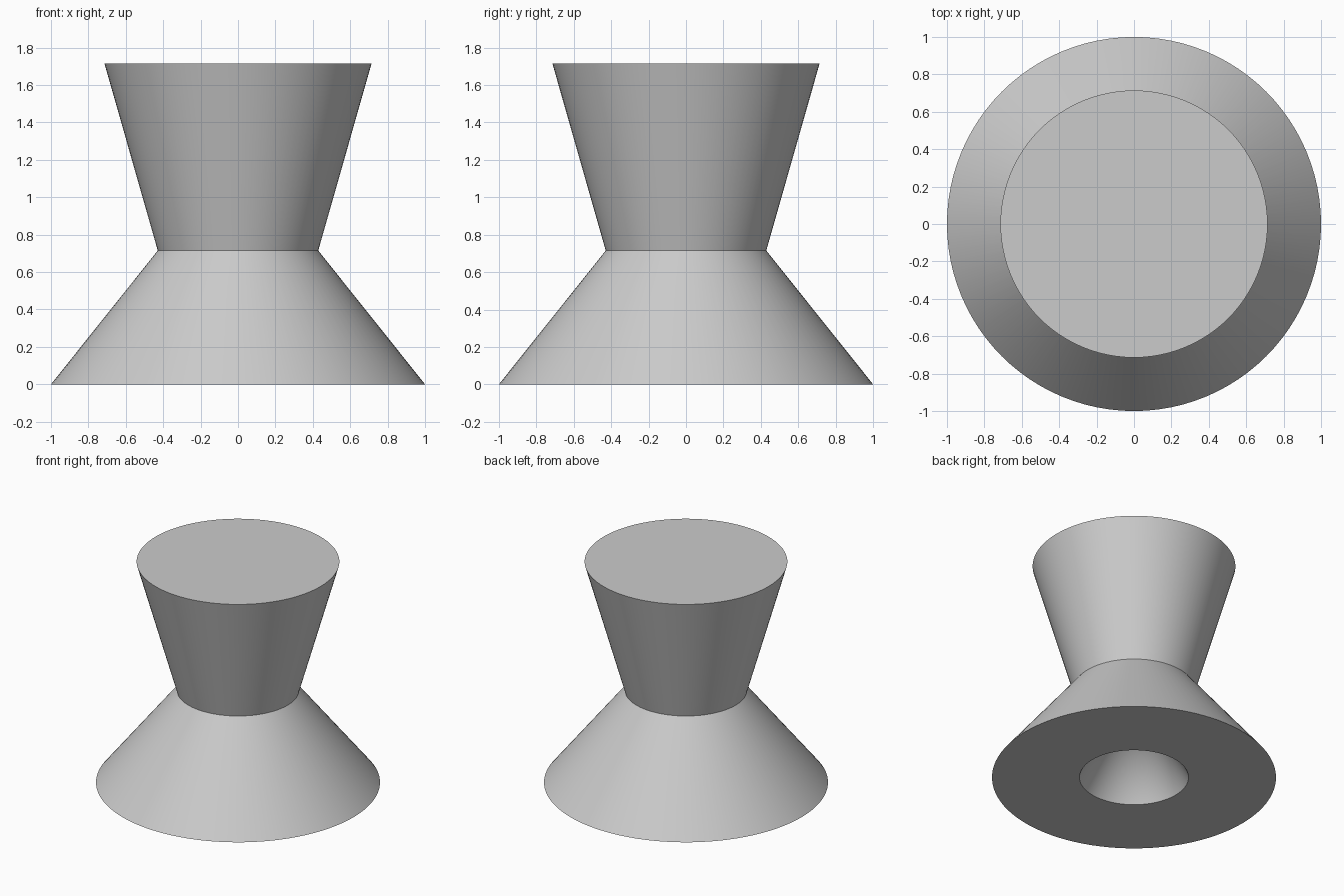
import bpy
import bmesh
from math import radians
from mathutils import Matrix

if "Cube" in bpy.data.objects:
    bpy.data.objects.remove(bpy.data.objects["Cube"], do_unlink=True)

# Single plain grey
GREY = (0.6, 0.6, 0.6, 1.0)
grey = bpy.data.materials.new("light grey")
grey.use_nodes = True
grey.diffuse_color = GREY
grey.node_tree.nodes["Principled BSDF"].inputs["Base Color"].default_value = GREY

SEGMENTS = 96


def lathe(name, profile):
    """Spin a (radius, height) profile about the z axis into a solid."""
    bm = bmesh.new()
    verts = [bm.verts.new((r, 0, z)) for r, z in profile]
    edges = [bm.edges.new(pair) for pair in zip(verts, verts[1:])]
    bmesh.ops.spin(bm, geom=verts + edges, cent=(0, 0, 0), axis=(0, 0, 1),
                   angle=radians(360), steps=SEGMENTS, use_duplicate=False)
    bmesh.ops.remove_doubles(bm, verts=bm.verts, dist=0.0001)
    bmesh.ops.recalc_face_normals(bm, faces=bm.faces)
    mesh = bpy.data.meshes.new(name)
    bm.to_mesh(mesh)
    bm.free()
    mesh.materials.append(grey)
    obj = bpy.data.objects.new(name, mesh)
    bpy.context.collection.objects.link(obj)
    bpy.ops.object.select_all(action="DESELECT")
    obj.select_set(True)
    bpy.context.view_layer.objects.active = obj
    bpy.ops.object.shade_smooth_by_angle(angle=radians(30))
    return obj


# Flared body: conical socket underneath, wide foot, narrow waist, flat top
lathe("flared_pedestal", [
    (0, 0.70),
    (0.384, 0),
    (1.0, 0),
    (0.429, 0.715),
    (0.714, 1.715),
    (0, 1.715),
])
